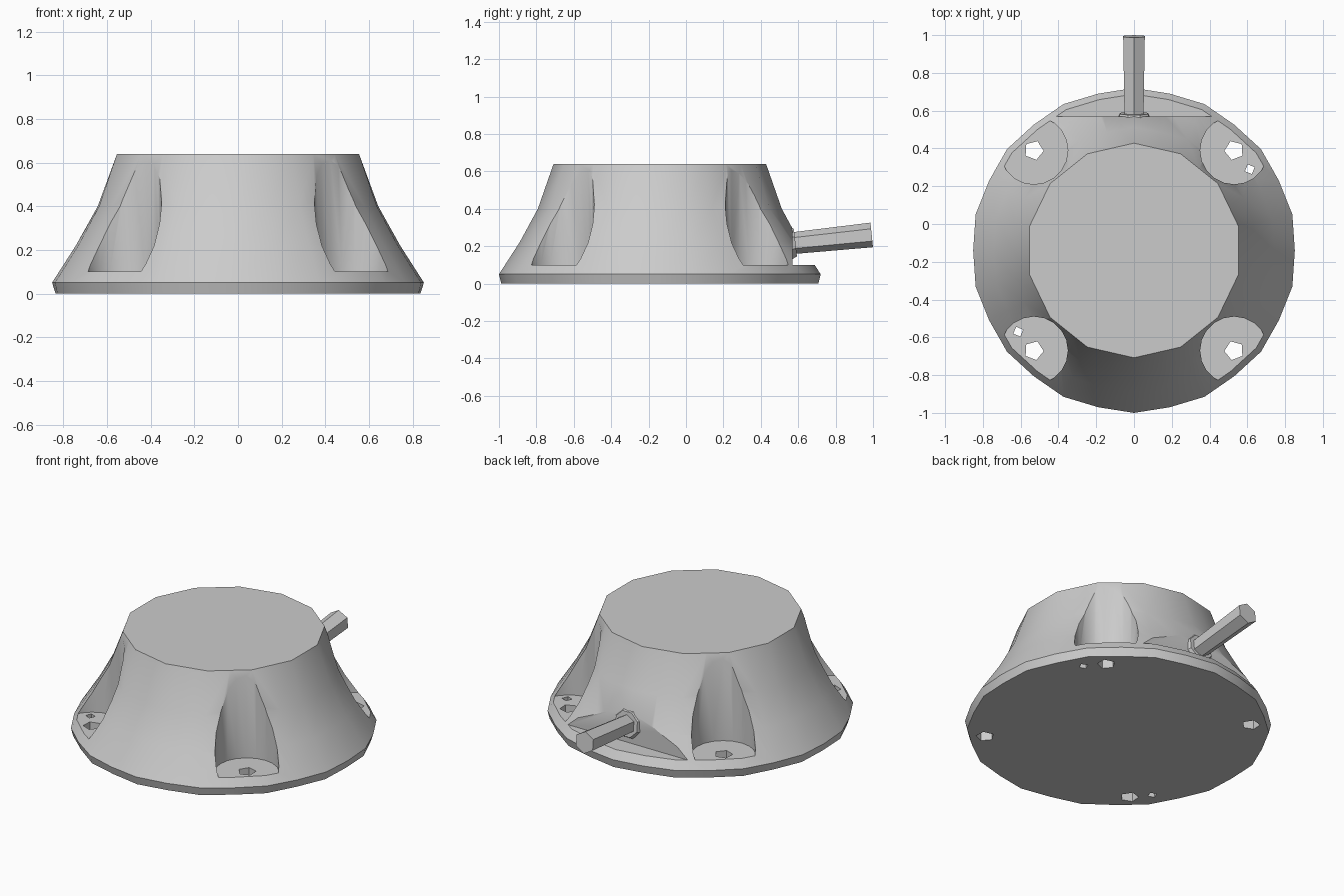
import bpy, bmesh, math
from mathutils import Vector, Matrix

if "Cube" in bpy.data.objects:
    bpy.data.objects.remove(bpy.data.objects["Cube"])

CY = -0.14          # body axis in y
grey = bpy.data.materials.new("light grey")
grey.use_nodes = True
grey.diffuse_color = (0.6, 0.6, 0.6, 1)
grey.node_tree.nodes["Principled BSDF"].inputs["Base Color"].default_value = (0.6, 0.6, 0.6, 1)


def make(name, bm):
    bmesh.ops.recalc_face_normals(bm, faces=bm.faces[:])
    mesh = bpy.data.meshes.new(name)
    bm.to_mesh(mesh)
    bm.free()
    mesh.materials.append(grey)
    ob = bpy.data.objects.new(name, mesh)
    bpy.context.scene.collection.objects.link(ob)
    return ob


def rod(name, a, b, r1, r2, sides, spin=0.0):
    """Tapered prism from point a to point b."""
    a, b = Vector(a), Vector(b)
    d = b - a
    m = Matrix.Translation((a + b) / 2) @ d.to_track_quat('Z', 'Y').to_matrix().to_4x4()
    bm = bmesh.new()
    bmesh.ops.create_cone(bm, cap_ends=True, segments=sides, radius1=r1, radius2=r2,
                          depth=d.length, matrix=m @ Matrix.Rotation(spin, 4, 'Z'))
    return make(name, bm)


def smooth(ob, angle):
    bpy.ops.object.select_all(action='DESELECT')
    ob.select_set(True)
    bpy.context.view_layer.objects.active = ob
    bpy.ops.object.shade_smooth_by_angle(angle=math.radians(angle))


# Flared body: rings whose odd points sit on the chords of a 14-sided top
SEG = 28
profile = [(0.0, 0.848, 0.985), (0.05, 0.86, 0.99), (0.22, 0.75, 0.99),
           (0.4, 0.652, 0.985), (0.64, 0.568, 0.975)]
bm = bmesh.new()
rings = []
for z, r, chord in profile:
    ring = []
    for i in range(SEG):
        t = math.pi / 2 + math.tau * i / SEG
        rr = r * (chord if i % 2 else 1)
        ring.append(bm.verts.new((rr * math.cos(t), CY + rr * math.sin(t), z)))
    rings.append(ring)
for lo, hi in zip(rings, rings[1:]):
    for i in range(SEG):
        j = (i + 1) % SEG
        bm.faces.new((lo[i], lo[j], hi[j], hi[i]))
bm.faces.new(rings[0])
bm.faces.new(rings[-1])
body = make("base_body", bm)

# Cutters: corner pockets, screw holes, small pilot holes, rear flat
cutters = []
for sx in (-1, 1):
    for sy in (-1, 1):
        x, y = 0.53 * sx, CY + 0.53 * sy
        cutters.append(rod("pocket_cutter", (x, y, 0.1), (x, y, 0.9), 0.18, 0.18, 20))
        cutters.append(rod("screw_hole_cutter", (x, y, -0.1), (x, y, 0.2), 0.052, 0.052, 5, sx))
    x, y = 0.613 * sx, CY + 0.43 * sx
    cutters.append(rod("pilot_hole_cutter", (x, y, -0.1), (x, y, 0.2), 0.028, 0.028, 4, 0.4))
bm = bmesh.new()
bmesh.ops.create_cube(bm, size=1, matrix=Matrix.Translation((0, 1.07, 0.6)))
cutters.append(make("rear_flat_cutter", bm))

for c in cutters:
    mod = body.modifiers.new("cut", 'BOOLEAN')
    mod.operation = 'DIFFERENCE'
    mod.solver = 'EXACT'
    mod.object = c
    c.hide_render = True
bpy.context.view_layer.update()
cut = bpy.data.meshes.new_from_object(body.evaluated_get(bpy.context.evaluated_depsgraph_get()))
body.modifiers.clear()
body.data = cut
for c in cutters:
    bpy.data.objects.remove(c)
smooth(body, 32)

# Cable with its collar on the rear flat
rod("cable_collar", (0, 0.55, 0.215), (0, 0.585, 0.219), 0.098, 0.08, 8, math.pi / 8)
rod("cable", (0, 0.56, 0.215), (0, 0.993, 0.26), 0.058, 0.066, 6)
